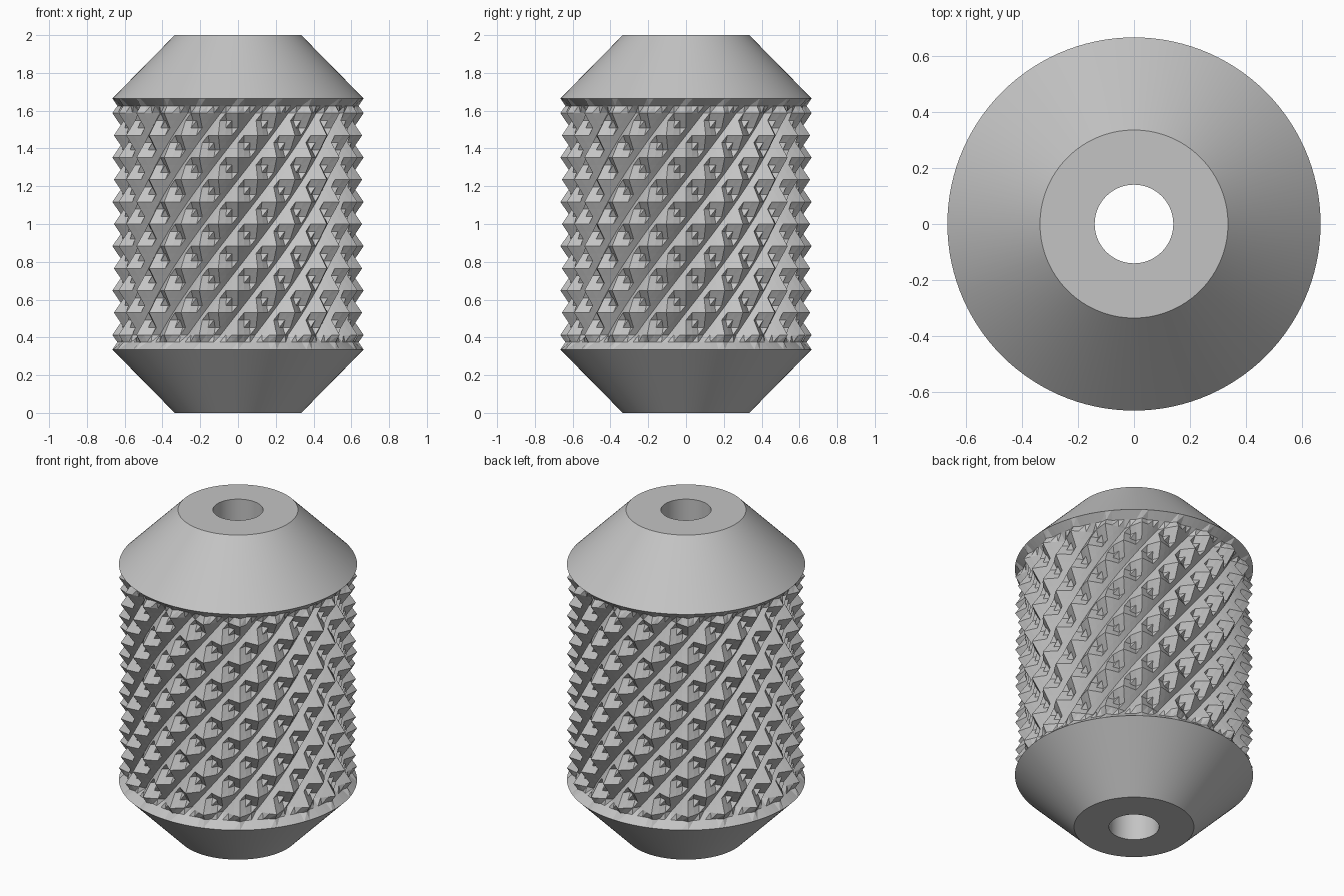
import bpy
import bmesh
import math

cube = bpy.data.objects.get("Cube")
if cube:
    bpy.data.objects.remove(cube, do_unlink=True)

# Main dimensions
HEIGHT, RIM, END, BORE = 2.0, 0.665, 0.335, 0.14
LOW, HIGH = 0.335, 1.665          # knurled band
VALLEY, FLARE = 0.585, 0.07       # groove radius, height of the flared ends
TEETH, SUB = 20, 3                # teeth per ring, grid steps per half tooth
COLUMNS = TEETH * 2 * SUB
SLICES = 34                       # grid steps up the band

grey = bpy.data.materials.new("plain grey")
grey.use_nodes = True
grey.diffuse_color = (0.55, 0.55, 0.55, 1)
grey.node_tree.nodes["Principled BSDF"].inputs["Base Color"].default_value = (0.55, 0.55, 0.55, 1)


def wrap(t):
    """Distance to the nearest tooth centre, from 0 to 1."""
    return abs((t + 1) % 2 - 1)


def knurl_radius(i, k):
    """Radius at a grid point: staggered pyramids between flared ends."""
    a, b = i / SUB, (k - SLICES / 2) / SUB
    tooth = 1 - max(wrap(a + b), wrap(b - a))
    near_end = min(k, SLICES - k) * (HIGH - LOW) / SLICES
    flare = 1 - near_end / FLARE
    return VALLEY + (RIM - VALLEY) * max(tooth, flare)


def ring(bm, z, radius_at):
    """One ring of vertices, starting half a tooth from the front."""
    verts = []
    for i in range(COLUMNS):
        angle = math.tau * (i + SUB) / COLUMNS - math.pi / 2
        r = radius_at(i)
        verts.append(bm.verts.new((r * math.cos(angle), r * math.sin(angle), z)))
    return verts


def skin(bm, rings, triangles):
    """Join the rings with quads, or with triangles creased up to the right."""
    for lower, upper in zip(rings, rings[1:]):
        for i in range(COLUMNS):
            n = (i + 1) % COLUMNS
            p, q, r, s = lower[i], lower[n], upper[n], upper[i]
            if triangles:
                bm.faces.new((p, q, r))
                bm.faces.new((p, r, s))
            else:
                bm.faces.new((p, q, r, s))


def to_object(bm, name):
    mesh = bpy.data.meshes.new(name)
    bm.to_mesh(mesh)
    bm.free()
    mesh.materials.append(grey)
    obj = bpy.data.objects.new(name, mesh)
    bpy.context.collection.objects.link(obj)
    return obj


# Knurled band
bm = bmesh.new()
rings = [ring(bm, LOW + (HIGH - LOW) * k / SLICES, lambda i, k=k: knurl_radius(i, k))
         for k in range(SLICES + 1)]
skin(bm, rings, True)
to_object(bm, "knurled_band")

# Tapered ends, flat end faces and the through bore
bm = bmesh.new()
profile = [(RIM, HIGH), (END, HEIGHT), (BORE, HEIGHT), (BORE, 0), (END, 0), (RIM, LOW)]
skin(bm, [ring(bm, z, lambda i, r=r: r) for r, z in profile], False)
body = to_object(bm, "tapered_ends_and_bore")
bpy.ops.object.select_all(action="DESELECT")
body.select_set(True)
bpy.context.view_layer.objects.active = body
bpy.ops.object.shade_smooth_by_angle(angle=math.radians(30))
